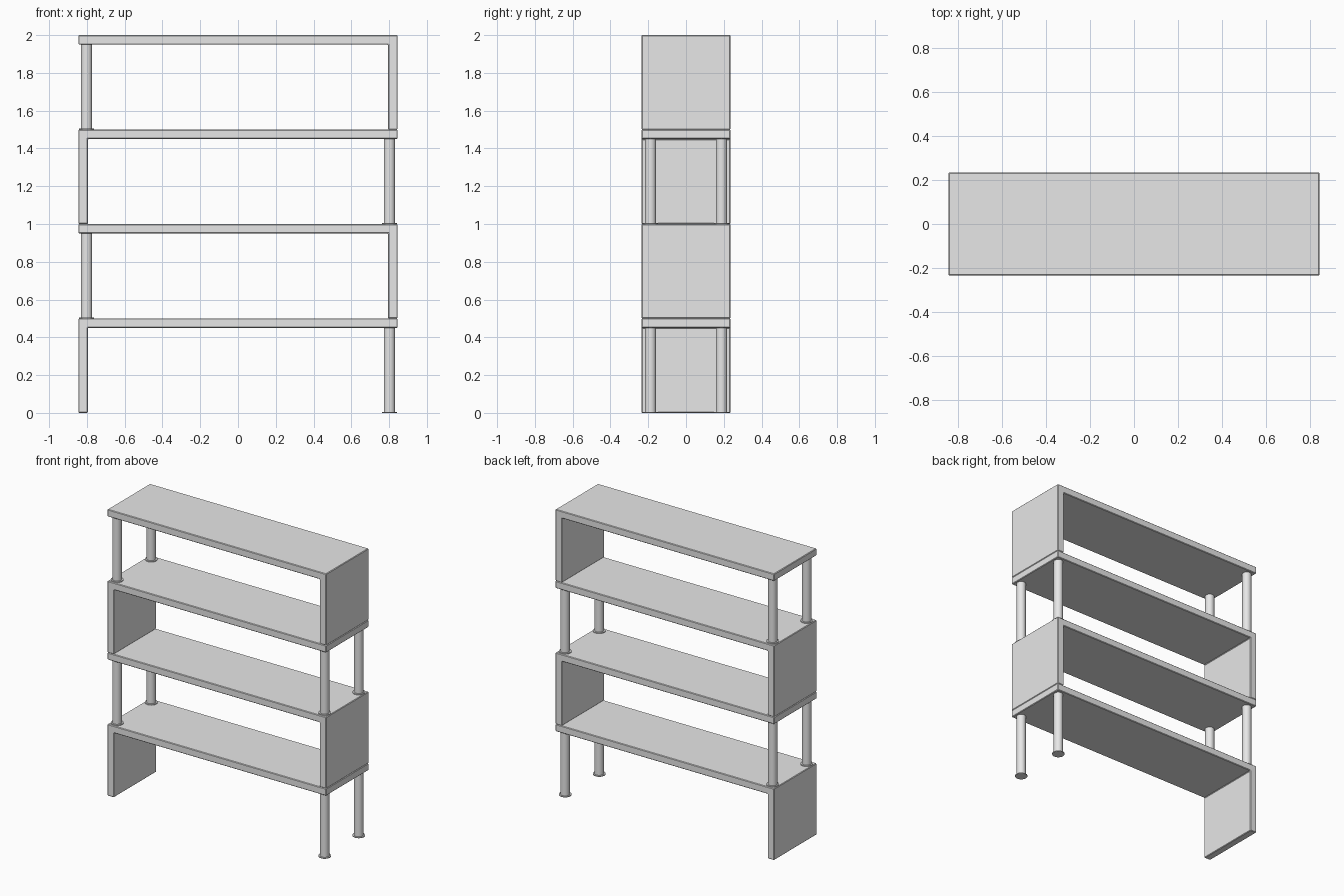
import bpy
import bmesh
from mathutils import Matrix

cube = bpy.data.objects.get("Cube")
if cube:
    bpy.data.objects.remove(cube, do_unlink=True)

HALF_W, HALF_D, TIER, THICK = 0.845, 0.235, 0.5, 0.05
POLE_X, POLE_Y, POLE_R, FOOT_R, FOOT_H = 0.802, 0.188, 0.03, 0.04, 0.006

# Single grey finish
grey = bpy.data.materials.new("grey")
grey.use_nodes = True
grey.diffuse_color = (0.8, 0.8, 0.8, 1)
grey.node_tree.nodes["Principled BSDF"].inputs["Base Color"].default_value = (0.8, 0.8, 0.8, 1)


def add_object(name, bm):
    bmesh.ops.recalc_face_normals(bm, faces=bm.faces)
    mesh = bpy.data.meshes.new(name)
    bm.to_mesh(mesh)
    bm.free()
    mesh.materials.append(grey)
    obj = bpy.data.objects.new(name, mesh)
    bpy.context.collection.objects.link(obj)
    return obj


def add_shelf(name, side, z):
    """L-shaped shelf: a board with one side panel, extruded front to back."""
    outer, inner = side * HALF_W, side * (HALF_W - THICK)
    top, under = z + TIER, z + TIER - THICK
    profile = [(outer, z), (outer, top), (-outer, top),
               (-outer, under), (inner, under), (inner, z)]
    bm = bmesh.new()
    face = bm.faces.new([bm.verts.new((x, -HALF_D, h)) for x, h in profile])
    moved = bmesh.ops.extrude_face_region(bm, geom=[face])["geom"]
    verts = [v for v in moved if isinstance(v, bmesh.types.BMVert)]
    bmesh.ops.translate(bm, verts=verts, vec=(0, 2 * HALF_D, 0))
    shelf = add_object(name, bm)
    bevel = shelf.modifiers.new("softened_edges", "BEVEL")
    bevel.width = 0.004
    bevel.segments = 1
    bevel.limit_method = "ANGLE"


def add_pole(name, x, y, z):
    """Round support with a thin flange at its foot."""
    bm = bmesh.new()
    height = TIER - THICK
    for radius, length in ((POLE_R, height), (FOOT_R, FOOT_H)):
        bmesh.ops.create_cone(bm, cap_ends=True, segments=32, radius1=radius, radius2=radius,
                              depth=length, matrix=Matrix.Translation((x, y, z + length / 2)))
    pole = add_object(name, bm)
    bpy.ops.object.select_all(action="DESELECT")
    pole.select_set(True)
    bpy.context.view_layer.objects.active = pole
    bpy.ops.object.shade_smooth_by_angle()


# Four tiers, the panel alternating from side to side
for tier in range(4):
    side = -1 if tier % 2 == 0 else 1
    base = tier * TIER
    add_shelf(f"shelf_{tier + 1}", side, base)
    for label, y in (("front", -POLE_Y), ("back", POLE_Y)):
        add_pole(f"{label}_pole_{tier + 1}", -side * POLE_X, y, base)
